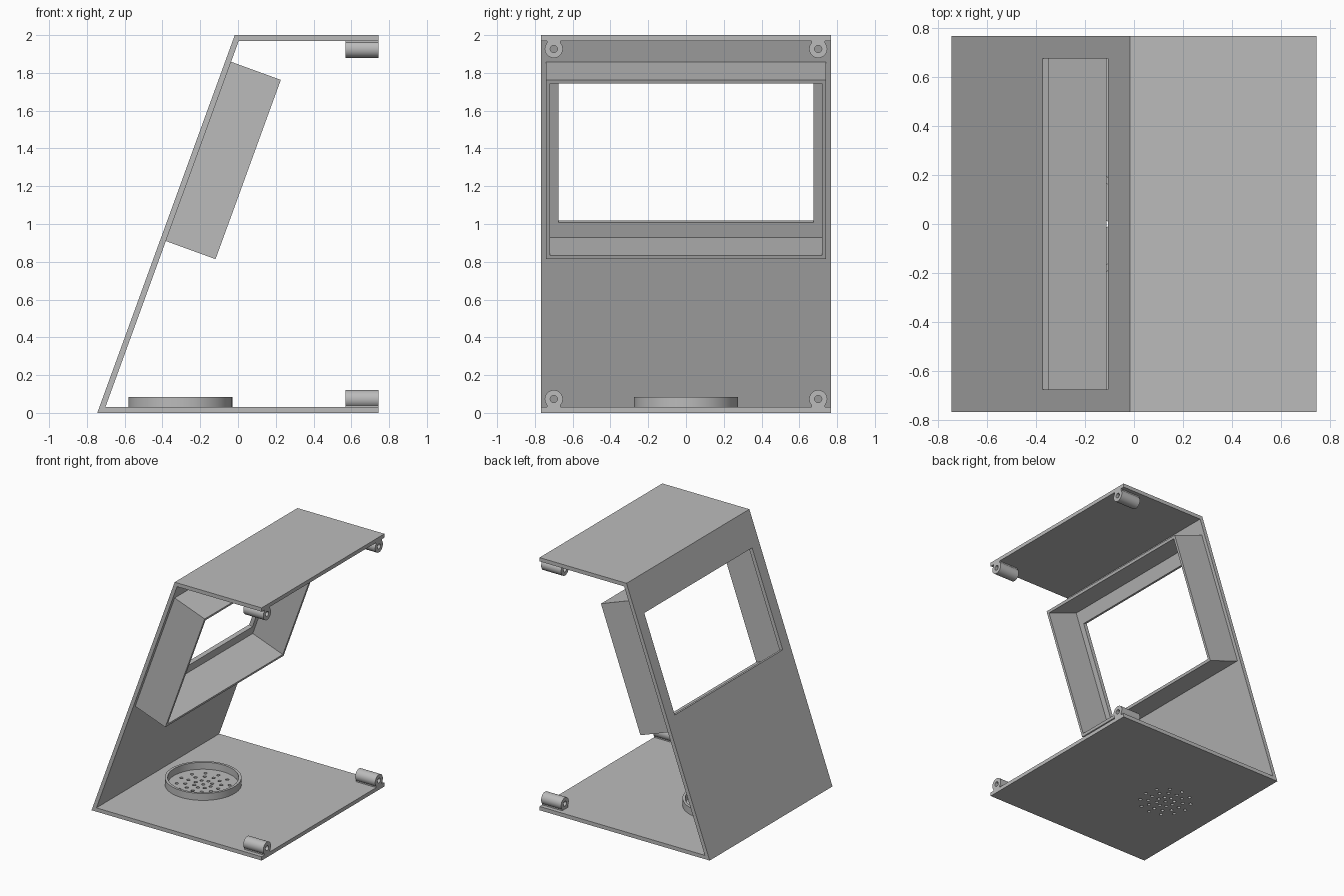
import bpy, bmesh, math
from mathutils import Matrix, Vector

if "Cube" in bpy.data.objects:
    bpy.data.objects.remove(bpy.data.objects["Cube"])

grey = bpy.data.materials.new("light_grey")
grey.use_nodes = True
COLOUR = (0.5, 0.5, 0.5, 1)
grey.diffuse_color = COLOUR
grey.node_tree.nodes["Principled BSDF"].inputs["Base Color"].default_value = COLOUR

HALF_X, HALF_Y, HEIGHT, WALL = 0.745, 0.768, 2.0, 0.03
TILT = math.radians(20)
# Panel frame: local x points inwards through the leaning panel, local z up along it
PANEL = Matrix.Translation((-HALF_X, 0, 0)) @ Matrix.Rotation(TILT, 4, "Y")


def circle(r, n):
    return [(r * math.cos(math.tau * i / n), r * math.sin(math.tau * i / n)) for i in range(n)]


def rect(a0, a1, b0, b1):
    return [(a0, b0), (a1, b0), (a1, b1), (a0, b1)]


def add_prism(bm, outer, inner, depth, matrix):
    """Extrude an outline along local x; an inner outline makes it a tube."""
    def loop(points, x):
        return [bm.verts.new(matrix @ Vector((x, a, b))) for a, b in points]
    o0, o1 = loop(outer, 0), loop(outer, depth)
    n = len(outer)
    if inner:
        i0, i1 = loop(inner, 0), loop(inner, depth)
        strips = [(o0, o1), (o1, i1), (i1, i0), (i0, o0)]
    else:
        strips = [(o0, o1)]
        bm.faces.new(o0)
        bm.faces.new(o1)
    for p, q in strips:
        for k in range(n):
            m = (k + 1) % n
            bm.faces.new((p[k], p[m], q[m], q[k]))


def finish(bm, name, smooth=False):
    bmesh.ops.recalc_face_normals(bm, faces=bm.faces)
    mesh = bpy.data.meshes.new(name)
    bm.to_mesh(mesh)
    bm.free()
    obj = bpy.data.objects.new(name, mesh)
    bpy.context.collection.objects.link(obj)
    mesh.materials.append(grey)
    bpy.ops.object.select_all(action="DESELECT")
    obj.select_set(True)
    bpy.context.view_layer.objects.active = obj
    if smooth:
        bpy.ops.object.shade_smooth_by_angle(angle=math.radians(30))
    return obj


def cut(obj, cutter):
    cutter.hide_render = True
    mod = obj.modifiers.new("cut", "BOOLEAN")
    mod.operation, mod.solver, mod.object = "DIFFERENCE", "EXACT", cutter
    bpy.context.view_layer.objects.active = obj
    bpy.ops.object.modifier_apply(modifier=mod.name)
    bpy.data.objects.remove(cutter)


# Shell: bent sheet of floor, leaning panel and roof
def panel_x(z, inset):
    return -HALF_X + z * math.tan(TILT) + inset / math.cos(TILT)


top = HEIGHT - WALL
profile = [(-HALF_X, 0), (HALF_X, 0), (HALF_X, WALL), (panel_x(WALL, WALL), WALL),
           (panel_x(top, WALL), top), (HALF_X, top), (HALF_X, HEIGHT), (panel_x(HEIGHT, 0), HEIGHT)]
bm = bmesh.new()
verts = [bm.verts.new((x, -HALF_Y, z)) for x, z in profile]
sheet = bm.faces.new(verts)
ext = bmesh.ops.extrude_face_region(bm, geom=[sheet])
bmesh.ops.translate(bm, vec=(0, 2 * HALF_Y, 0),
                    verts=[v for v in ext["geom"] if isinstance(v, bmesh.types.BMVert)])
shell = finish(bm, "bent_shell")

# Window opening
bm = bmesh.new()
add_prism(bm, rect(-0.675, 0.675, 1.083, 1.866), None, 0.13, PANEL @ Matrix.Translation((-0.05, 0, 0)))
cut(shell, finish(bm, "window_cutter"))

# Sound holes in rings through the floor
UP = Matrix.Rotation(-math.pi / 2, 4, "Y")
SPEAKER = Vector((-0.305, 0, 0))
bm = bmesh.new()
for radius, count in ((0, 1), (0.065, 8), (0.13, 12), (0.19, 12)):
    for x, y in circle(radius, count):
        spot = Matrix.Translation(SPEAKER + Vector((x, y, -0.05)))
        add_prism(bm, circle(0.013, 12), None, 0.15, spot @ UP)
cut(shell, finish(bm, "sound_hole_cutter"))

# Screen frame standing on the inside of the panel
bm = bmesh.new()
add_prism(bm, rect(-0.74, 0.74, 0.979, 1.989), rect(-0.72, 0.72, 1.0, 1.968), 0.28,
          PANEL @ Matrix.Translation((WALL, 0, 0)))
finish(bm, "screen_frame")

# Speaker rim on the floor
bm = bmesh.new()
add_prism(bm, circle(0.275, 64), circle(0.255, 64), 0.055,
          Matrix.Translation(SPEAKER + Vector((0, 0, WALL))) @ UP)
finish(bm, "speaker_rim", True)

# Screw bosses with short feet in the open corners
LENGTH = 0.175
for level, sign in (("floor", 1), ("roof", -1)):
    plate = WALL if sign > 0 else top
    for side, y in (("left", 0.7), ("right", -0.7)):
        bm = bmesh.new()
        place = Matrix.Translation((HALF_X - LENGTH, y, plate + sign * 0.043))
        add_prism(bm, circle(0.048, 32), circle(0.019, 32), LENGTH, place)
        finish(bm, f"{level}_screw_boss_{side}", True)
        bm = bmesh.new()
        foot = rect(-0.035, 0.035, *sorted((-sign * 0.043, -sign * 0.026)))
        add_prism(bm, foot, None, LENGTH, place)
        finish(bm, f"{level}_boss_foot_{side}")
